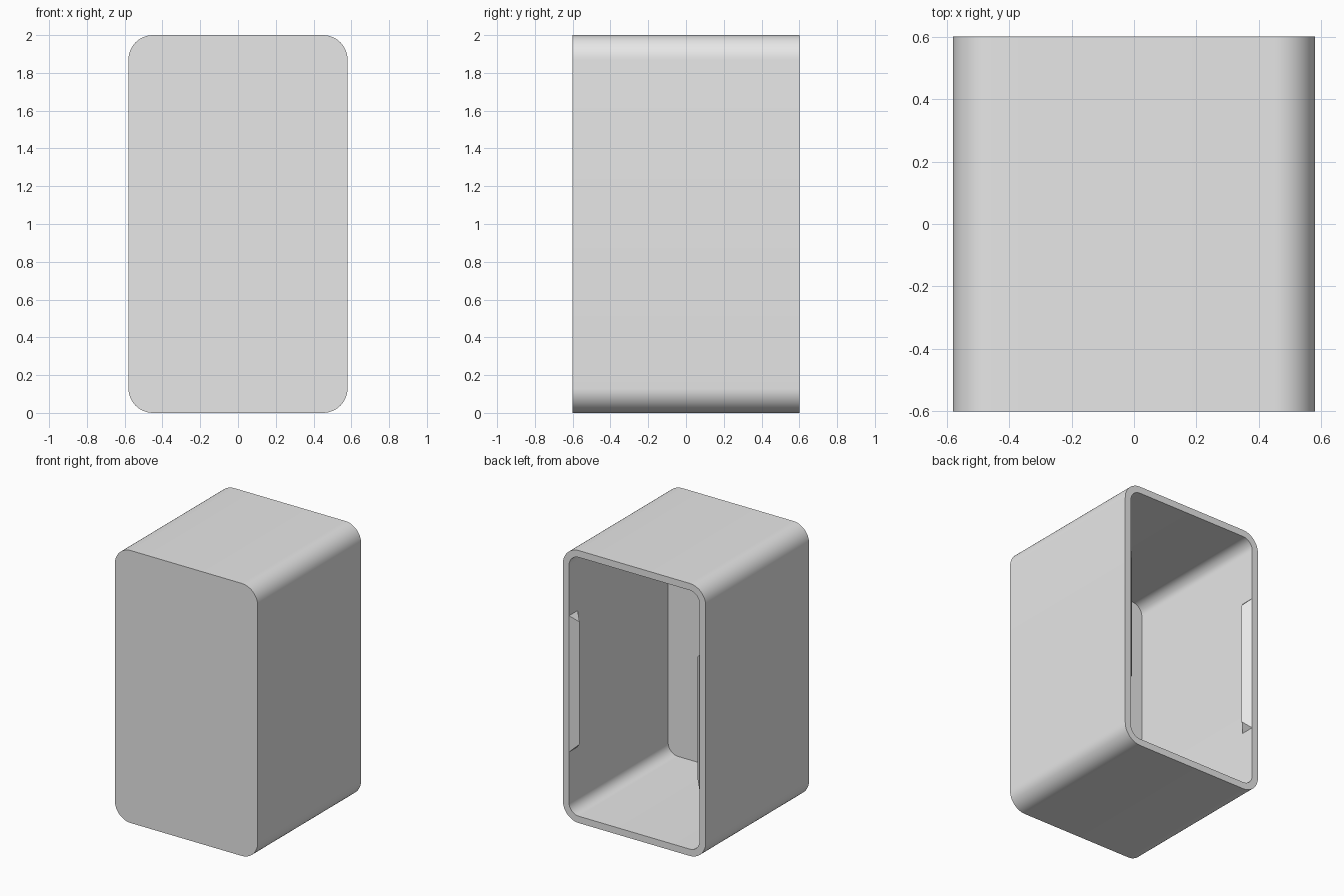
import bpy, bmesh
from math import sin, cos, pi, radians

default = bpy.data.objects.get("Cube")
if default:
    bpy.data.objects.remove(default, do_unlink=True)

HALF_W, HALF_D, HEIGHT = 0.58, 0.60, 2.0
WALL, RADIUS, STEPS = 0.05, 0.13, 12

grey = bpy.data.materials.new("light_grey")
grey.use_nodes = True
grey.diffuse_color = (0.8, 0.8, 0.8, 1)
grey.node_tree.nodes["Principled BSDF"].inputs["Base Color"].default_value = (0.8, 0.8, 0.8, 1)


def make_object(name, bm):
    bmesh.ops.recalc_face_normals(bm, faces=bm.faces)
    mesh = bpy.data.meshes.new(name)
    bm.to_mesh(mesh)
    bm.free()
    mesh.materials.append(grey)
    obj = bpy.data.objects.new(name, mesh)
    bpy.context.collection.objects.link(obj)
    return obj


def rounded_ring(bm, inset, y):
    """Ring of vertices round a rounded rectangle, inset from the outside."""
    r = RADIUS - inset
    cx, cz = HALF_W - RADIUS, HEIGHT / 2 - RADIUS
    ring = []
    for corner, (sx, sz) in enumerate([(1, 1), (-1, 1), (-1, -1), (1, -1)]):
        for i in range(STEPS + 1):
            a = (corner + i / STEPS) * pi / 2
            ring.append(bm.verts.new((sx * cx + r * cos(a), y,
                                      HEIGHT / 2 + sz * cz + r * sin(a))))
    return ring


# Hollow case, closed at the front and open at the back
bm = bmesh.new()
rings = [rounded_ring(bm, inset, y) for inset, y in
         [(0, -HALF_D), (0, HALF_D), (WALL, HALF_D), (WALL, WALL - HALF_D)]]
for a, b in zip(rings, rings[1:]):
    for i in range(len(a)):
        j = (i + 1) % len(a)
        bm.faces.new((a[i], a[j], b[j], b[i]))
bm.faces.new(rings[0])
bm.faces.new(rings[-1])
case = make_object("case_shell", bm)
bpy.ops.object.select_all(action="DESELECT")
case.select_set(True)
bpy.context.view_layer.objects.active = case
bpy.ops.object.shade_smooth_by_angle(angle=radians(30))


# Wedge-shaped snap ridges inside the side walls at the open edge
def snap_ridge(name, side, size=0.05, half_length=0.5):
    bm = bmesh.new()
    wall_x = side * (HALF_W - WALL)
    ends = []
    for s in (-1, 1):
        z = HEIGHT / 2 + s * half_length
        ends.append([bm.verts.new(p) for p in (
            (wall_x, HALF_D, z),
            (wall_x - side * size, HALF_D - size, z - s * size),
            (wall_x, HALF_D - 2 * size, z))])
    low, high = ends
    for i in range(3):
        j = (i + 1) % 3
        bm.faces.new((low[i], low[j], high[j], high[i]))
    bm.faces.new(low)
    bm.faces.new(high)
    make_object(name, bm)


snap_ridge("left_snap_ridge", 1)
snap_ridge("right_snap_ridge", -1)
